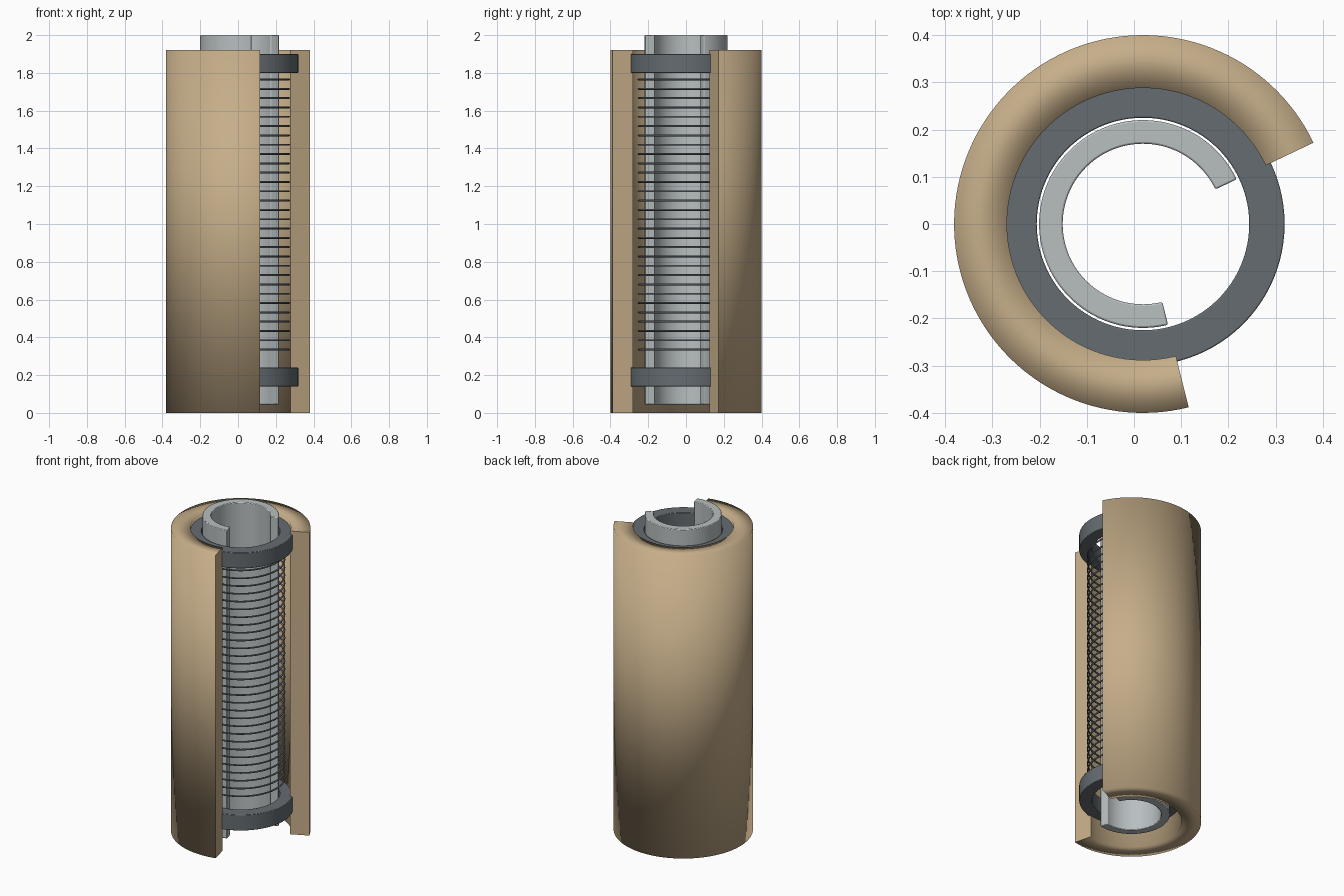
import bpy, bmesh, math

if "Cube" in bpy.data.objects:
    bpy.data.objects.remove(bpy.data.objects["Cube"])

CX = 0.019                      # shared axis of all the concentric parts
A0, A1 = math.radians(25.5), math.radians(284)   # extent of the cutaway parts


def material(name, col):
    m = bpy.data.materials.new(name)
    m.diffuse_color = (*col, 1)
    m.use_nodes = True
    m.node_tree.nodes["Principled BSDF"].inputs["Base Color"].default_value = m.diffuse_color
    return m


TAN = material("tan", (0.56, 0.42, 0.25))
STEEL = material("steel", (0.48, 0.52, 0.53))
DARK = material("dark_steel", (0.13, 0.15, 0.165))


def ring(name, r_in, r_out, z0, z1, mat, a0=0.0, a1=2 * math.pi, n=96,
         bevel=0.0, soft=False):
    """Sweep a rectangular section round the axis, full circle or open arc."""
    full = a1 - a0 > 6.28
    bm = bmesh.new()
    section = [(r_in, z0), (r_out, z0), (r_out, z1), (r_in, z1)]
    loops = []
    for i in range(n if full else n + 1):
        a = a0 + (a1 - a0) * i / n
        loops.append([bm.verts.new((CX + r * math.cos(a), r * math.sin(a), z))
                      for r, z in section])
    for i in range(n):
        p, q = loops[i], loops[(i + 1) % len(loops)]
        for k in range(4):
            j = (k + 1) % 4
            bm.faces.new((p[k], p[j], q[j], q[k]))
    caps = []
    if not full:
        caps = [bm.faces.new(loops[0]), bm.faces.new(loops[-1])]
    bmesh.ops.recalc_face_normals(bm, faces=bm.faces[:])
    for f in bm.faces:
        f.smooth = True
    for f in caps:
        for e in f.edges:
            e.smooth = False
    me = bpy.data.meshes.new(name)
    bm.to_mesh(me)
    bm.free()
    ob = bpy.data.objects.new(name, me)
    bpy.context.collection.objects.link(ob)
    me.materials.append(mat)
    if not soft:
        bpy.ops.object.select_all(action='DESELECT')
        ob.select_set(True)
        bpy.context.view_layer.objects.active = ob
        bpy.ops.object.shade_smooth_by_angle(angle=math.radians(35))
    if bevel:
        b = ob.modifiers.new("bevel", 'BEVEL')
        b.width, b.segments = bevel, 2
        b.limit_method, b.angle_limit = 'ANGLE', math.radians(40)
    return ob


# Outer sleeve, cut open at the front right
ring("outer_sleeve", 0.288, 0.40, 0.0, 1.92, TAN, A0, A1, soft=True)

# Inner pipe with the same cutaway
ring("inner_pipe", 0.17, 0.22, 0.045, 2.0, STEEL, A0, A1, bevel=0.004)

# Full end collars
for name, z in (("lower_collar", 0.14), ("upper_collar", 1.80)):
    ring(name, 0.225, 0.30, z, z + 0.1, DARK, bevel=0.003)

# Stack of wire hoops between the collars
COUNT, Z0, Z1 = 30, 0.335, 1.765
bpy.ops.mesh.primitive_torus_add(major_radius=0.251, minor_radius=0.005,
                                 major_segments=72, minor_segments=8,
                                 location=(CX, 0, Z0))
hoops = bpy.context.object
hoops.name = "wire_hoops"
hoops.data.materials.append(DARK)
bpy.ops.object.shade_smooth()
arr = hoops.modifiers.new("stack", 'ARRAY')
arr.count = COUNT
arr.use_relative_offset = False
arr.use_constant_offset = True
arr.constant_offset_displace = (0, 0, (Z1 - Z0) / (COUNT - 1))
